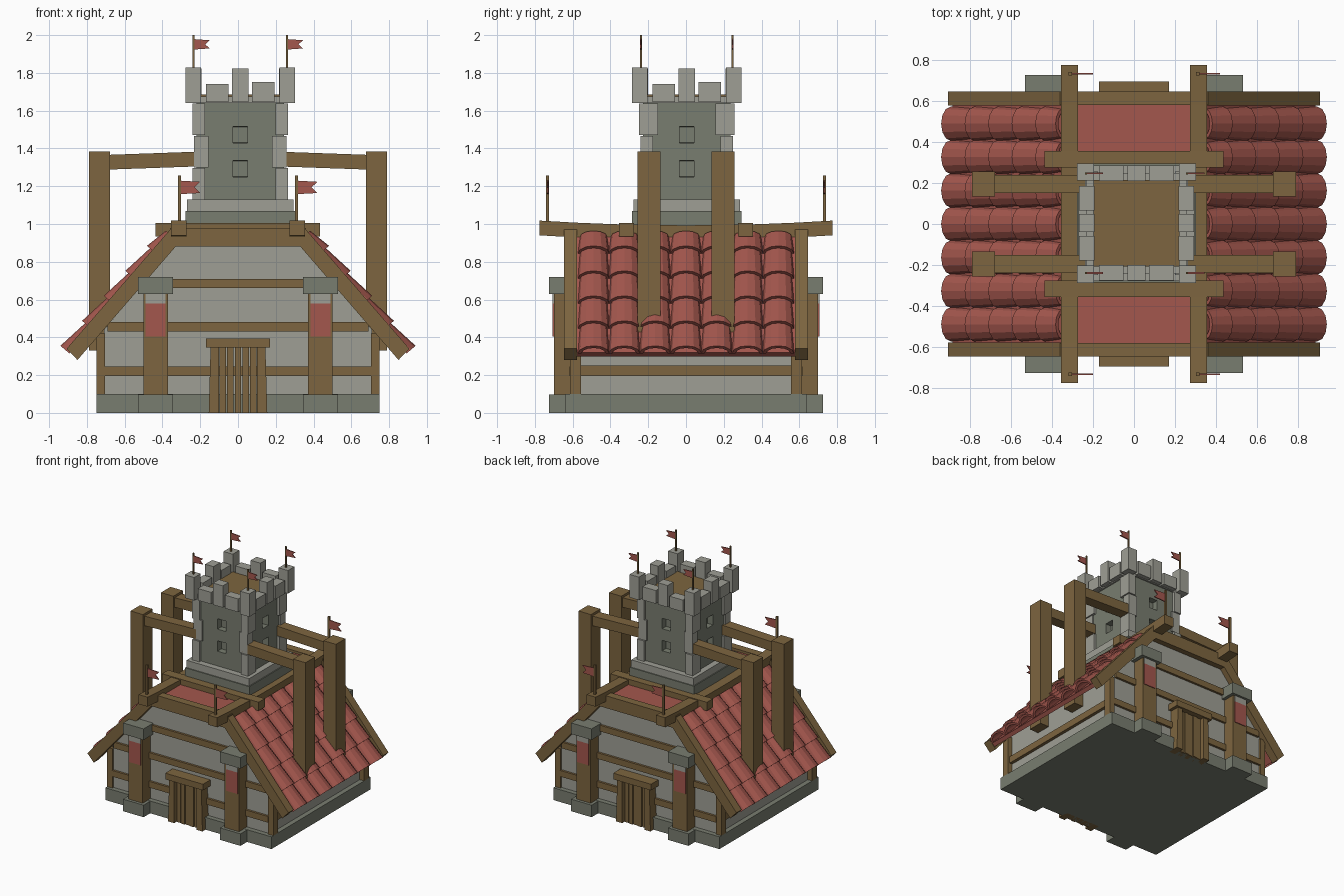
import bpy, bmesh, math, random
from mathutils import Vector

random.seed(4)
cube = bpy.data.objects.get("Cube")
if cube:
    bpy.data.objects.remove(cube)


def material(name, color):
    m = bpy.data.materials.new(name)
    m.use_nodes = True
    m.diffuse_color = (*color, 1)
    m.node_tree.nodes["Principled BSDF"].inputs["Base Color"].default_value = (*color, 1)
    return m


WOOD = material("brown wood", (0.205, 0.130, 0.050))
RED = material("red clay", (0.370, 0.095, 0.075))
LIGHT = material("pale stone", (0.345, 0.345, 0.300))
DARK = material("grey green stone", (0.190, 0.205, 0.160))


def finish(name, bm, mat):
    bmesh.ops.recalc_face_normals(bm, faces=bm.faces[:])
    mesh = bpy.data.meshes.new(name)
    bm.to_mesh(mesh)
    bm.free()
    mesh.materials.append(mat)
    obj = bpy.data.objects.new(name, mesh)
    bpy.context.collection.objects.link(obj)
    return obj


def loft(name, rings, mat):
    """Skin a closed solid through a list of equal rings of points."""
    bm = bmesh.new()
    loops = [[bm.verts.new(p) for p in ring] for ring in rings]
    n = len(loops[0])
    for a, b in zip(loops, loops[1:]):
        for i in range(n):
            bm.faces.new((a[i], a[(i + 1) % n], b[(i + 1) % n], b[i]))
    bm.faces.new(loops[0])
    bm.faces.new(loops[-1])
    return finish(name, bm, mat)


def prism(name, outline, y0, y1, mat):
    return loft(name, [[(x, y, z) for x, z in outline] for y in (y0, y1)], mat)


def box(name, x, y, z, mat):
    """Box from (low, high) pairs."""
    outline = [(x[0], z[0]), (x[1], z[0]), (x[1], z[1]), (x[0], z[1])]
    return prism(name, outline, y[0], y[1], mat)


def span(side, a, b):
    return tuple(sorted((side * a, side * b)))


SIDES = ((-1, "right"), (1, "left"))
ENDS = ((-1, "front"), (1, "back"))

# House body and stone footing
box("footing", (-0.75, 0.75), (-0.64, 0.64), (0, 0.1), DARK)
half = [(0.71, 0.08), (0.71, 0.44), (0.32, 0.9)]
prism("plaster_walls", half + [(-x, z) for x, z in reversed(half)], -0.6, 0.6, LIGHT)
box("flat_roof", (-0.3, 0.3), (-0.59, 0.59), (0.88, 0.96), RED)

# Timber framing on the long walls and corners
for sx, side in SIDES:
    box(side + "_wall_rail", span(sx, 0.69, 0.735), (-0.58, 0.58), (0.195, 0.25), WOOD)
    for sy, end in ENDS:
        box(f"{end}_{side}_corner_post", span(sx, 0.703, 0.75), span(sy, 0.555, 0.615), (0.1, 0.42), WOOD)

# Gable ends: rails, columns, banners and doors
for sy, end in ENDS:
    for width, z in ((0.705, 0.195), (0.69, 0.43), (0.5, 0.66)):
        box(end + "_gable_rail", (-width, width), span(sy, 0.58, 0.618), (z, z + 0.05), WOOD)
    box(end + "_gable_top_beam", (-0.36, 0.36), span(sy, 0.58, 0.645), (0.88, 0.98), WOOD)
    for sx, side in SIDES:
        tag = f"{end}_{side}_column"
        box(tag + "_base", span(sx, 0.345, 0.53), span(sy, 0.59, 0.725), (0, 0.098), DARK)
        box(tag, span(sx, 0.37, 0.5), span(sy, 0.59, 0.7), (0.098, 0.64), WOOD)
        box(tag + "_cap", span(sx, 0.345, 0.53), span(sy, 0.59, 0.725), (0.63, 0.72), DARK)
        box(tag + "_banner", span(sx, 0.385, 0.49), span(sy, 0.699, 0.706), (0.405, 0.58), RED)
        box(tag + "_banner_top", span(sx, 0.385, 0.49), span(sy, 0.699, 0.706), (0.58, 0.63), LIGHT)
        # Door jambs lean slightly outward at the foot
        foot, head = (0.155, 0.1), (0.145, 0.1)
        prism(f"{end}_{side}_door_jamb", [(sx * foot[0], 0), (sx * foot[1], 0), (sx * head[1], 0.35),
              (sx * head[0], 0.35)], sy * 0.59, sy * 0.68, WOOD)
    for i in range(5):
        x = -0.1 + i * 0.04
        box(end + "_door_plank", (x + 0.003, x + 0.037), span(sy, 0.59, 0.65 + 0.006 * (i % 2)), (0, 0.35), WOOD)
    box(end + "_door_lintel", (-0.17, 0.17), span(sy, 0.59, 0.695), (0.345, 0.395), WOOD)

# Sloping roofs: local frame runs up the slope (a) and out of it (h)
EAVE = Vector((0.907, 0.34))
UP = Vector((-0.655, 0.756))
OUT = Vector((0.756, 0.655))


def slope(sx, a, h, y):
    p = EAVE + UP * a + OUT * h
    return (sx * p.x, y, p.y)


def tile(bm, sx, y, a0, a1):
    """One arched tile, wider and lifted at its lower end."""
    steps = 6
    rings = []
    for a, r, tall, base in ((a0, 0.083, 0.062, -0.027), (a1, 0.072, 0.046, -0.034)):
        for thick in (0, 0.018):
            rings.append([bm.verts.new(slope(sx, a, base + (tall - thick) * math.sin(t),
                         y + (r - thick) * math.cos(t)))
                         for t in [math.pi * k / steps for k in range(steps + 1)]])
    low, low_in, top, top_in = rings
    for p, q in ((low, top), (low_in, top_in), (low, low_in), (top, top_in)):
        for k in range(steps):
            bm.faces.new((p[k], p[k + 1], q[k + 1], q[k]))
    for k in (0, steps):
        bm.faces.new((low[k], low_in[k], top_in[k], top[k]))


for sx, side in SIDES:
    deck = [slope(sx, a, h, 0) for a, h in ((0, -0.03), (0, -0.062), (0.84, -0.062), (0.84, -0.03))]
    prism(side + "_roof_deck", [(p[0], p[2]) for p in deck], -0.59, 0.59, RED)
    bm = bmesh.new()
    for col in range(-3, 4):
        for row in range(5):
            a = -0.01 + row * 0.175
            tile(bm, sx, col * 0.163, a, min(a + 0.2, 0.815))
    finish(side + "_roof_tiles", bm, RED)
    rake = [(0.907, 0.34), (0.85, 0.28), (0.3, 0.915), (0.36, 0.97)]
    for sy, end in ENDS:
        prism(f"{end}_{side}_rake_beam", [(sx * x, z) for x, z in rake], sy * 0.578, sy * 0.645, WOOD)

# Sagging ridge beams and cross beams around the tower
for sx, side in SIDES:
    rings = []
    for k in range(-4, 5):
        y, z = k * 0.194, 0.915 + 0.025 * (k / 4) ** 2
        x0, x1 = span(sx, 0.272, 0.355)
        rings.append([(x0, y, z), (x1, y, z), (x1, y, z + 0.078), (x0, y, z + 0.078)])
    loft(side + "_ridge_beam", rings, WOOD)
for sy, end in ENDS:
    box(end + "_cross_beam", (-0.437, 0.435), span(sy, 0.276, 0.355), (0.935, 1.005), WOOD)

# Tower
CX, CY = 0.012, 0.004


def block(name, x, y, z, mat):
    return box(name, (x[0] + CX, x[1] + CX), (y[0] + CY, y[1] + CY), z, mat)


block("tower_plinth", (-0.29, 0.29), (-0.29, 0.29), (0.94, 1.07), DARK)
block("tower_plinth_cap", (-0.282, 0.282), (-0.282, 0.282), (1.07, 1.13), LIGHT)

# Tower walls with two sunken windows per face
walls = block("tower_walls", (-0.232, 0.232), (-0.232, 0.232), (1.12, 1.65), DARK)
bm = bmesh.new()
bm.from_mesh(walls.data)
W = 0.038
sills = ((1.25, 1.335), (1.43, 1.515))
cuts = [(Vector((CX + s * W, 0, 0)), (1, 0, 0)) for s in (-1, 1)]
cuts += [(Vector((0, CY + s * W, 0)), (0, 1, 0)) for s in (-1, 1)]
cuts += [(Vector((0, 0, z)), (0, 0, 1)) for pair in sills for z in pair]
for point, normal in cuts:
    bmesh.ops.bisect_plane(bm, geom=bm.verts[:] + bm.edges[:] + bm.faces[:], plane_co=point, plane_no=normal)
panes = []
for f in bm.faces:
    c = f.calc_center_median()
    if abs(f.normal.z) < 0.5 and min(abs(c.x - CX), abs(c.y - CY)) < W and any(a < c.z < b for a, b in sills):
        panes.append(f)
bmesh.ops.inset_individual(bm, faces=panes, thickness=0.0005, depth=-0.05)
bm.to_mesh(walls.data)
bm.free()

# Corner stones alternate long and short
for sx, side in SIDES:
    for sy, end in ENDS:
        for i in range(3):
            out = 0.252 - 0.008 * (i % 2)
            lx, ly = (0.065, 0.1) if i % 2 == 0 else (0.075, 0.065)
            block(f"{end}_{side}_corner_stone", span(sx, out - lx, out), span(sy, out - ly, out),
                  (1.13 + i * 0.17, 1.297 + i * 0.17), LIGHT)

# Battlements
block("tower_floor", (-0.21, 0.21), (-0.21, 0.21), (1.64, 1.685), WOOD)
for sy, end in ENDS:
    block(end + "_parapet", (-0.245, 0.245), span(sy, 0.2, 0.245), (1.64, 1.675), LIGHT)
for sx, side in SIDES:
    block(side + "_parapet", span(sx, 0.2, 0.245), (-0.2, 0.2), (1.64, 1.675), LIGHT)
    for sy, end in ENDS:
        block(f"{end}_{side}_corner_merlon", span(sx, 0.207, 0.291), span(sy, 0.207, 0.291), (1.64, 1.828), LIGHT)
for s, _ in SIDES:
    for t, width, top in ((-0.122, 0.06, 1.745), (0, 0.044, 1.828), (0.122, 0.06, 1.755)):
        top += random.uniform(-0.006, 0.004)
        run, depth = (t - width, t + width), span(s, 0.205, 0.28)
        block("merlon", run, depth, (1.645, top), LIGHT)
        block("merlon", depth, run, (1.645, top), LIGHT)

# Side props: tall posts through the roof, tied to the tower
for sx, side in SIDES:
    for sy, end in ENDS:
        box(f"{end}_{side}_prop_post", span(sx, 0.678, 0.79), span(sy, 0.135, 0.257), (0.33, 1.385), WOOD)
        tie = [(0.69, 1.288), (0.69, 1.366), (0.21, 1.383), (0.21, 1.305)]
        prism(f"{end}_{side}_tie_beam", [(sx * x, z) for x, z in tie], sy * 0.152, sy * 0.24, WOOD)


# Flags with swallow tails
def flag(name, x, y, z0, z1, size, thick):
    box(name + "_pole", (x - thick, x + thick), (y - thick, y + thick), (z0, z1), WOOD)
    top, low = z1 - size * 0.25, z1 - size * 0.9
    mid = (top + low) / 2
    prism(name + "_cloth", [(x, low), (x + size, low + 0.006), (x + size * 0.72, mid), (x + size, top - 0.006),
          (x, top)], y - 0.004, y + 0.004, RED)


for sx, side in SIDES:
    for sy, end in ENDS:
        flag(f"{end}_{side}_roof_flag", sx * 0.31, sy * 0.732, 1.0, 1.257, 0.11, 0.008)
        flag(f"{end}_{side}_tower_flag", CX + sx * 0.247, CY + sy * 0.243, 1.82, 2.0, 0.085, 0.005)
